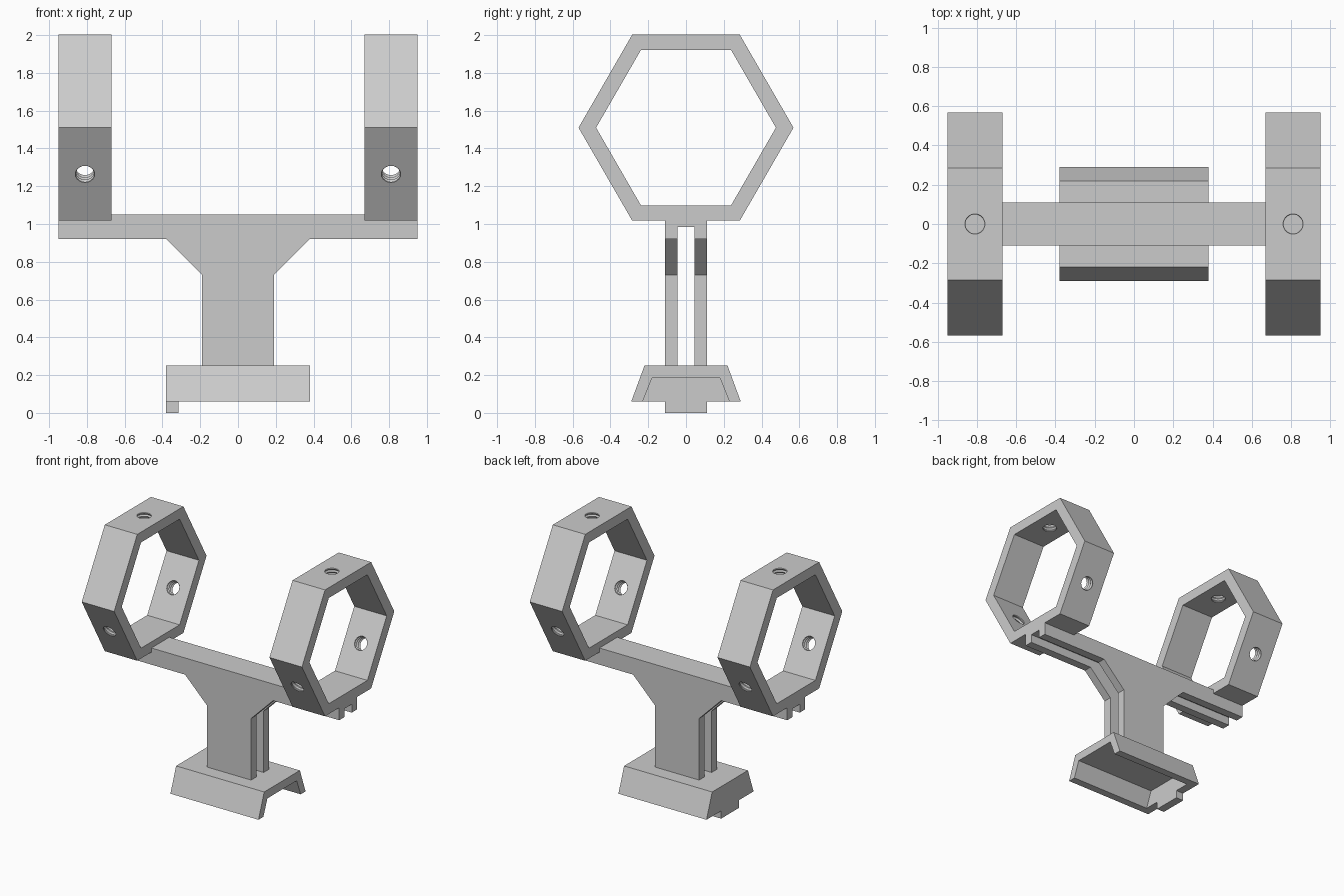
import bpy
import bmesh
from math import sin, cos, pi, radians
from mathutils import Matrix, Vector

cube = bpy.data.objects.get("Cube")
if cube:
    bpy.data.objects.remove(cube, do_unlink=True)

grey = bpy.data.materials.new("plain grey")
grey.use_nodes = True
colour = (0.6, 0.6, 0.6, 1)
grey.diffuse_color = colour
grey.node_tree.nodes["Principled BSDF"].inputs["Base Color"].default_value = colour


def make(name, bm):
    """Turn a bmesh into a grey object."""
    bmesh.ops.recalc_face_normals(bm, faces=bm.faces)
    mesh = bpy.data.meshes.new(name)
    bm.to_mesh(mesh)
    bm.free()
    mesh.materials.append(grey)
    obj = bpy.data.objects.new(name, mesh)
    bpy.context.collection.objects.link(obj)
    return obj


def prism(name, points, axis, start, end):
    """Extrude a profile (side, height) along x or y."""
    bm = bmesh.new()
    place = (lambda s, z: (start, s, z)) if axis == "x" else (lambda s, z: (s, start, z))
    face = bm.faces.new([bm.verts.new(place(s, z)) for s, z in points])
    out = bmesh.ops.extrude_face_region(bm, geom=[face])
    moved = [v for v in out["geom"] if isinstance(v, bmesh.types.BMVert)]
    step = Vector((end - start, 0, 0) if axis == "x" else (0, end - start, 0))
    bmesh.ops.translate(bm, verts=moved, vec=step)
    return make(name, bm)


def mirrored(half):
    """Complete a symmetric profile from its positive half."""
    return half + [(-s, z) for s, z in reversed(half)]


def cut(target, cutter):
    """Subtract the cutter and remove it."""
    cutter.hide_render = True
    mod = target.modifiers.new("cut", "BOOLEAN")
    mod.operation = "DIFFERENCE"
    mod.solver = "EXACT"
    mod.object = cutter
    bpy.context.view_layer.objects.active = target
    bpy.ops.object.modifier_apply(modifier=mod.name)
    bpy.data.objects.remove(cutter, do_unlink=True)


RING_Z = 1.51
RING_X = 0.81
RING_HALF = 0.14


def hex_ring(name, x):
    """Hexagonal clamp ring with flats at top and bottom."""
    bm = bmesh.new()
    loops = []
    for radius, side in ((0.569, -1), (0.569, 1), (0.476, 1), (0.476, -1)):
        loops.append([bm.verts.new((x + side * RING_HALF,
                                    radius * cos(i * pi / 3),
                                    RING_Z + radius * sin(i * pi / 3)))
                      for i in range(6)])
    for a, b in zip(loops, loops[1:] + loops[:1]):
        for i in range(6):
            j = (i + 1) % 6
            bm.faces.new((a[i], a[j], b[j], b[i]))
    return make(name, bm)


def thread_cutter(x, sides=20, stations=11):
    """Three grooved screw cutters spaced evenly around a ring."""
    bm = bmesh.new()
    for turn in (0, 120, 240):
        spin = Matrix.Translation((x, 0, RING_Z)) @ Matrix.Rotation(radians(turn), 4, "X")
        rows = []
        for k in range(stations):
            r = 0.057 if k % 2 else 0.049
            z = 0.393 + 0.012 * k
            rows.append([bm.verts.new(spin @ Vector((r * cos(2 * pi * i / sides),
                                                     r * sin(2 * pi * i / sides), z)))
                         for i in range(sides)])
        for a, b in zip(rows, rows[1:]):
            for i in range(sides):
                j = (i + 1) % sides
                bm.faces.new((a[i], a[j], b[j], b[i]))
        bm.faces.new(rows[0])
        bm.faces.new(rows[-1])
    return make("thread_cutter", bm)


# Scope rings with three screw holes each
for name, side in (("left_ring", 1), ("right_ring", -1)):
    ring = hex_ring(name, side * RING_X)
    cut(ring, thread_cutter(side * RING_X))

# T-shaped frame: stem, gussets and crossbeam, slotted lengthwise
frame = prism("frame", mirrored([(0.19, 0.25), (0.19, 0.73), (0.38, 0.92),
                                 (0.95, 0.92), (0.95, 1.05)]), "y", -0.11, 0.11)
slot = mirrored([(0.045, 0.2), (0.045, 0.985)])
cut(frame, prism("slot_cutter", slot, "x", -1.1, 1.1))

# Dovetail shoe with a channel open at one end
prism("base_shoe", mirrored([(0.18, 0.185), (0.23, 0.06), (0.29, 0.06), (0.22, 0.25)]),
      "x", -0.38, 0.38)

# End stop closing the channel, with a tab below
prism("end_stop", mirrored([(0.11, 0), (0.11, 0.06), (0.23, 0.06), (0.18, 0.185)]),
      "x", -0.38, -0.315)
